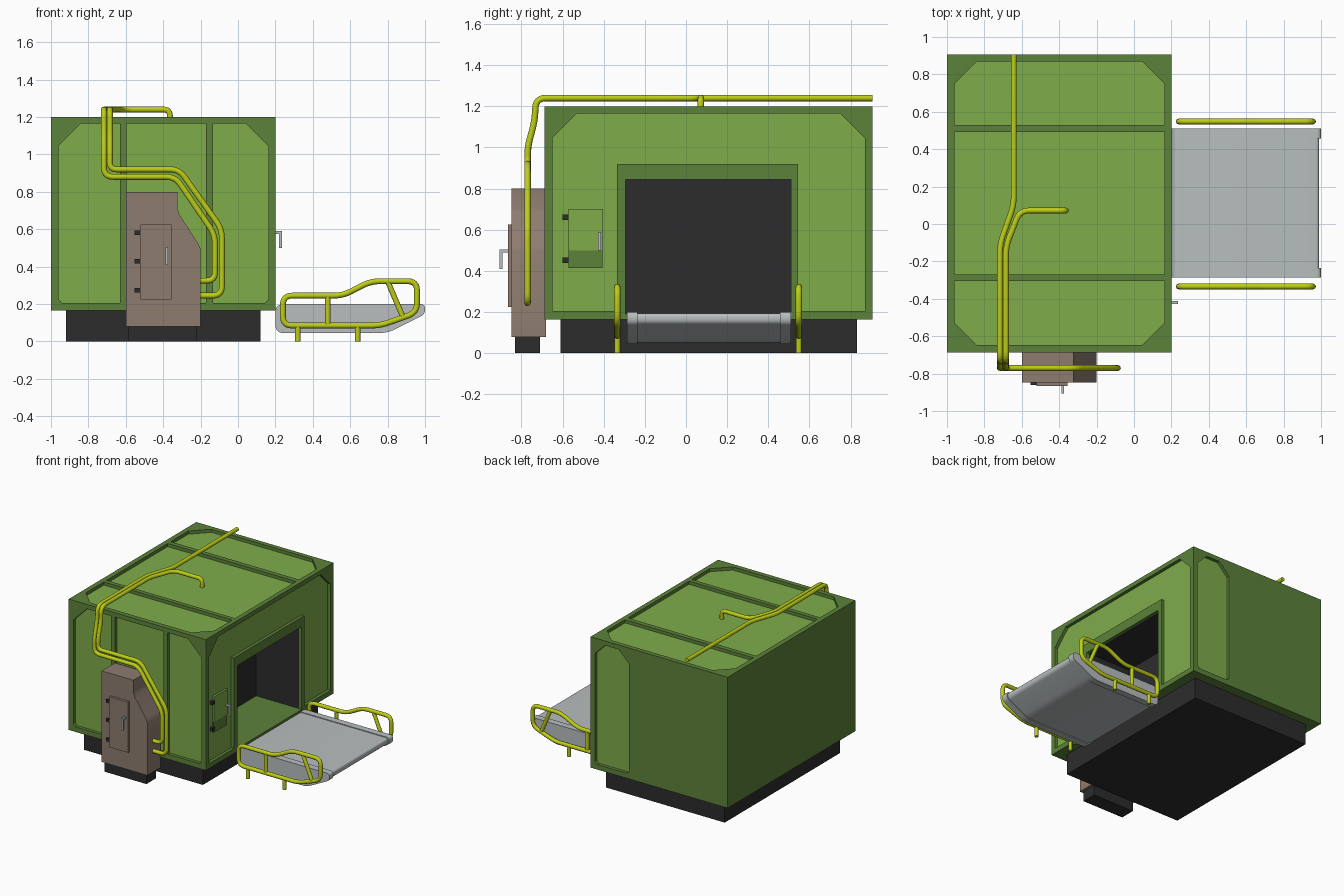
import bpy, bmesh, math
from mathutils import Vector, Matrix

if "Cube" in bpy.data.objects:
    bpy.data.objects.remove(bpy.data.objects["Cube"])


def material(name, r, g, b):
    m = bpy.data.materials.new(name)
    m.diffuse_color = [((c / 255 + 0.055) / 1.055) ** 2.4 for c in (r, g, b)] + [1]
    m.use_nodes = True
    m.node_tree.nodes["Principled BSDF"].inputs["Base Color"].default_value = m.diffuse_color
    return m


LIGHT = material("light green", 126, 172, 74)
GREEN = material("dark green", 92, 130, 58)
LIME = material("yellow green", 190, 206, 24)
GREY = material("pale grey", 184, 190, 191)
BROWN = material("brown", 142, 124, 112)
DARK = material("near black", 44, 44, 44)

# local (u, v, depth) axes -> world, for profiles drawn in each view
PLANES = {
    "front": Matrix(((1, 0, 0), (0, 0, -1), (0, 1, 0))),
    "right": Matrix(((0, 0, 1), (1, 0, 0), (0, 1, 0))),
    "top": Matrix.Identity(3),
}


def add(name, bm, mat, angle=30):
    bmesh.ops.remove_doubles(bm, verts=bm.verts, dist=1e-5)
    me = bpy.data.meshes.new(name)
    bm.to_mesh(me)
    bm.free()
    me.materials.clear()
    me.materials.append(mat)
    for p in me.polygons:
        p.use_smooth = True
        p.material_index = 0
    me.set_sharp_from_angle(angle=math.radians(angle))
    ob = bpy.data.objects.new(name, me)
    bpy.context.collection.objects.link(ob)
    return ob


def box(name, lo, hi, mat):
    bm = bmesh.new()
    bmesh.ops.create_cube(bm, size=1)
    for v in bm.verts:
        v.co = [l + (h - l) * (c + 0.5) for l, h, c in zip(lo, hi, v.co)]
    return add(name, bm, mat)


def curve_bmesh(curve):
    tmp = bpy.data.objects.new("tmp", curve)
    bpy.context.collection.objects.link(tmp)
    dg = bpy.context.evaluated_depsgraph_get()
    me = bpy.data.meshes.new_from_object(tmp.evaluated_get(dg))
    bm = bmesh.new()
    bm.from_mesh(me)
    bpy.data.objects.remove(tmp)
    bpy.data.meshes.remove(me)
    return bm


def spline(curve, pts, cyclic):
    s = curve.splines.new('POLY')
    s.points.add(len(pts) - 1)
    for p, c in zip(s.points, pts):
        p.co = (*c, 1) if len(c) == 3 else (*c, 0, 1)
    s.use_cyclic_u = cyclic


def plate(name, outlines, plane, d0, d1, mat):
    """Flat shape (first outline, then holes) between two world depths."""
    cu = bpy.data.curves.new(name, 'CURVE')
    cu.dimensions, cu.fill_mode = '2D', 'BOTH'
    cu.extrude = abs(d1 - d0) / 2
    for o in outlines:
        spline(cu, o, True)
    bm = curve_bmesh(cu)
    mid = (d0 + d1) / 2 * (-1 if plane == "front" else 1)
    for v in bm.verts:
        v.co = PLANES[plane] @ (v.co + Vector((0, 0, mid)))
    bmesh.ops.remove_doubles(bm, verts=bm.verts, dist=1e-5)
    bmesh.ops.recalc_face_normals(bm, faces=bm.faces)
    return add(name, bm, mat)


def fillet(pts, r, cyclic=False, steps=6):
    pts = [Vector(p) for p in pts]
    out, n = [], len(pts)
    for i, p in enumerate(pts):
        if not cyclic and i in (0, n - 1):
            out.append(p)
            continue
        a, b = pts[i - 1] - p, pts[(i + 1) % n] - p
        k = min(r, a.length * 0.45, b.length * 0.45)
        a, b = p + a.normalized() * k, p + b.normalized() * k
        for j in range(steps + 1):
            t = j / steps
            out.append(a * (1 - t) ** 2 + p * 2 * t * (1 - t) + b * t * t)
    return out


def tube(name, pts, r=0.0155, bend=0.05, cyclic=False):
    cu = bpy.data.curves.new(name, 'CURVE')
    cu.dimensions = '3D'
    cu.bevel_depth, cu.bevel_resolution, cu.use_fill_caps = r, 4, True
    spline(cu, fillet(pts, bend, cyclic), cyclic)
    return add(name, curve_bmesh(cu), LIME, 50)


def rect(u0, v0, u1, v1):
    return [(u0, v0), (u1, v0), (u1, v1), (u0, v1)]


def panel(u0, v0, u1, v1, bl=0, br=0, tr=0, tl=0):
    """Rectangle with chamfered corners."""
    pts = []
    for u, v, c, su, sv in ((u0, v0, bl, 1, 1), (u1, v0, br, -1, 1),
                            (u1, v1, tr, -1, -1), (u0, v1, tl, 1, -1)):
        e = [(u, v + sv * c), (u + su * c, v)] if c else [(u, v)]
        pts += e if su == sv else e[::-1]
    return pts


# Housing shell: frame plates with chamfered openings, lighter panels behind
X0, X1, Y0, Y1, Z0, Z1, T = -1.0, 0.2, -0.687, 0.907, 0.165, 1.2, 0.025
C = 0.12
front_out, side_out = rect(X0, Z0, X1, Z1), rect(Y0, Z0, Y1, Z1)
top_out = rect(X0, Y0, X1, Y1)
plate("front_frame", [front_out,
      panel(-0.96, 0.205, -0.632, 1.165, bl=0.02, tl=C),
      panel(-0.595, 0.205, -0.17, 1.165),
      panel(-0.135, 0.205, 0.163, 1.165, br=0.02, tr=C)], "front", Y0, Y0 + T, GREEN)
plate("right_frame", [side_out,
      [(-0.65, 0.205), (-0.335, 0.205), (-0.335, 0.92), (0.545, 0.92), (0.545, 0.205),
       (0.87, 0.205), (0.87, 1.045), (0.75, 1.165), (-0.53, 1.165), (-0.65, 1.045)],
      rect(-0.295, 0.19, 0.51, 0.845)], "right", X1 - T, X1, GREEN)
plate("top_frame", [top_out,
      panel(-0.96, 0.53, 0.163, 0.87, tr=C, tl=C),
      panel(-0.96, -0.27, 0.163, 0.492),
      panel(-0.96, -0.648, 0.163, -0.305, bl=C, br=C)], "top", Z1 - T, Z1, GREEN)
plate("back_frame", [front_out,
      panel(-0.135, 0.205, 0.163, 1.165, bl=0.02, br=0.02, tr=0.09, tl=0.09)],
      "front", Y1 - T, Y1, GREEN)
plate("left_wall", [side_out], "right", X0, X0 + T, GREEN)
plate("floor_plate", [top_out], "top", Z0, Z0 + T, GREEN)

E = 0.012
inner_front = rect(X0 + E, Z0 + E, X1 - E, Z1 - E)
plate("front_panels", [inner_front], "front", Y0 + T, Y0 + T + 0.005, LIGHT)
plate("back_panel", [inner_front], "front", Y1 - T - 0.005, Y1 - T, LIGHT)
plate("top_panels", [rect(X0 + E, Y0 + E, X1 - E, Y1 - E)], "top", Z1 - T - 0.005, Z1 - T, LIGHT)
plate("right_panels", [[(Y0 + E, Z0 + E), (-0.315, Z0 + E), (-0.315, 0.88), (0.528, 0.88),
      (0.528, Z0 + E), (Y1 - E, Z0 + E), (Y1 - E, Z1 - E), (Y0 + E, Z1 - E)]],
      "right", X1 - T - 0.005, X1 - T, LIGHT)

# Doorway cavity, open towards +x
bm = bmesh.new()
bmesh.ops.create_cube(bm, size=1)
bmesh.ops.delete(bm, geom=[f for f in bm.faces if f.normal.x > 0.5], context='FACES')
for v in bm.verts:
    v.co = (-0.2 + 0.376 * (v.co.x + 0.5), 0.1075 + 0.811 * v.co.y, 0.519 + 0.662 * v.co.z)
bmesh.ops.reverse_faces(bm, faces=bm.faces)
add("doorway_interior", bm, DARK)

# Plinths
box("main_plinth", (-0.92, -0.61, 0), (0.12, 0.83, Z0 + 0.005), DARK)
box("cabinet_plinth", (-0.585, -0.83, 0), (-0.22, -0.71, 0.085), DARK)

# Small hatch on the right side
box("hatch_door", (0.17, -0.57, 0.5), (0.19, -0.405, 0.70), LIGHT)
box("hatch_lower_plate", (0.17, -0.57, 0.415), (0.186, -0.405, 0.5), GREEN)
for i, z in enumerate((0.66, 0.452)):
    box(f"hatch_hinge_{i}", (0.17, -0.6, z - 0.013), (0.198, -0.57, z + 0.013), DARK)
plate("hatch_handle", [[(0.175, 0.59), (0.175, 0.575), (0.22, 0.575), (0.22, 0.5),
      (0.235, 0.5), (0.235, 0.59)]], "front", -0.427, -0.413, GREY)

# Control cabinet on the front
plate("cabinet", [[(-0.6, 0.08), (-0.2, 0.08), (-0.2, 0.495), (-0.213, 0.525),
      (-0.312, 0.675), (-0.323, 0.71), (-0.323, 0.8), (-0.6, 0.8)]],
      "front", -0.847, -0.68, BROWN)
box("cabinet_door", (-0.52, -0.866, 0.225), (-0.355, -0.84, 0.625), BROWN)
for i, z in enumerate((0.58, 0.43, 0.275)):
    box(f"cabinet_hinge_{i}", (-0.553, -0.862, z - 0.012), (-0.52, -0.84, z + 0.012), DARK)
plate("cabinet_handle", [[(-0.86, 0.505), (-0.907, 0.505), (-0.907, 0.41), (-0.893, 0.41),
      (-0.893, 0.49), (-0.86, 0.49)]], "right", -0.387, -0.373, GREY)

# Pipes from the cabinet, up the front and over the roof
P, H = -0.77, 1.24
tube("long_pipe", [(-0.22, P, 0.325), (-0.123, P, 0.325), (-0.123, P, 0.57), (-0.335, P, 0.88),
     (-0.717, P, 0.88), (-0.717, P, 1.0), (-0.717, -0.735, 1.13), (-0.717, -0.73, H),
     (-0.717, -0.11, H), (-0.643, 0.1, H), (-0.643, Y1, H)])
tube("short_pipe", [(-0.22, P, 0.245), (-0.086, P, 0.245), (-0.086, P, 0.6), (-0.315, P, 0.92),
     (-0.685, P, 0.92), (-0.685, P, 1.0), (-0.685, -0.735, 1.13), (-0.685, -0.73, H),
     (-0.685, -0.12, H), (-0.61, 0.072, H), (-0.364, 0.072, H), (-0.364, 0.072, 1.165)])

# Conveyor ramp: side cheeks and slightly lower belt
cheek = fillet([(0.2, 0.045), (0.2, 0.2), (1.0, 0.2), (1.0, 0.145), (0.8, 0.045)], 0.045, True)
belt = fillet([(0.2, 0.052), (0.2, 0.194), (0.99, 0.194), (0.99, 0.148), (0.8, 0.052)], 0.045, True)
cheek = [tuple(p) for p in cheek]
belt = [tuple(p) for p in belt]
plate("belt", [belt], "front", -0.235, 0.46, GREY)
for side, y in (("near", -0.287), ("far", 0.458)):
    plate(f"{side}_cheek", [cheek], "front", y, y + 0.052, GREY)

# Guard rails either side of the ramp
for side, y in (("near", -0.334), ("far", 0.548)):
    tube(f"{side}_rail", [(x, y, z) for x, z in (
        (0.24, 0.085), (0.24, 0.245), (0.56, 0.245), (0.71, 0.322), (0.957, 0.322),
        (0.957, 0.155), (0.76, 0.085))], cyclic=True)
    for i, (xa, za, xb, zb) in enumerate(((0.48, 0.085, 0.48, 0.245), (0.80, 0.322, 0.882, 0.13),
                                          (0.32, 0, 0.32, 0.085), (0.64, 0, 0.64, 0.085))):
        tube(f"{side}_rail_post_{i}", [(xa, y, za), (xb, y, zb)], r=0.0145)
